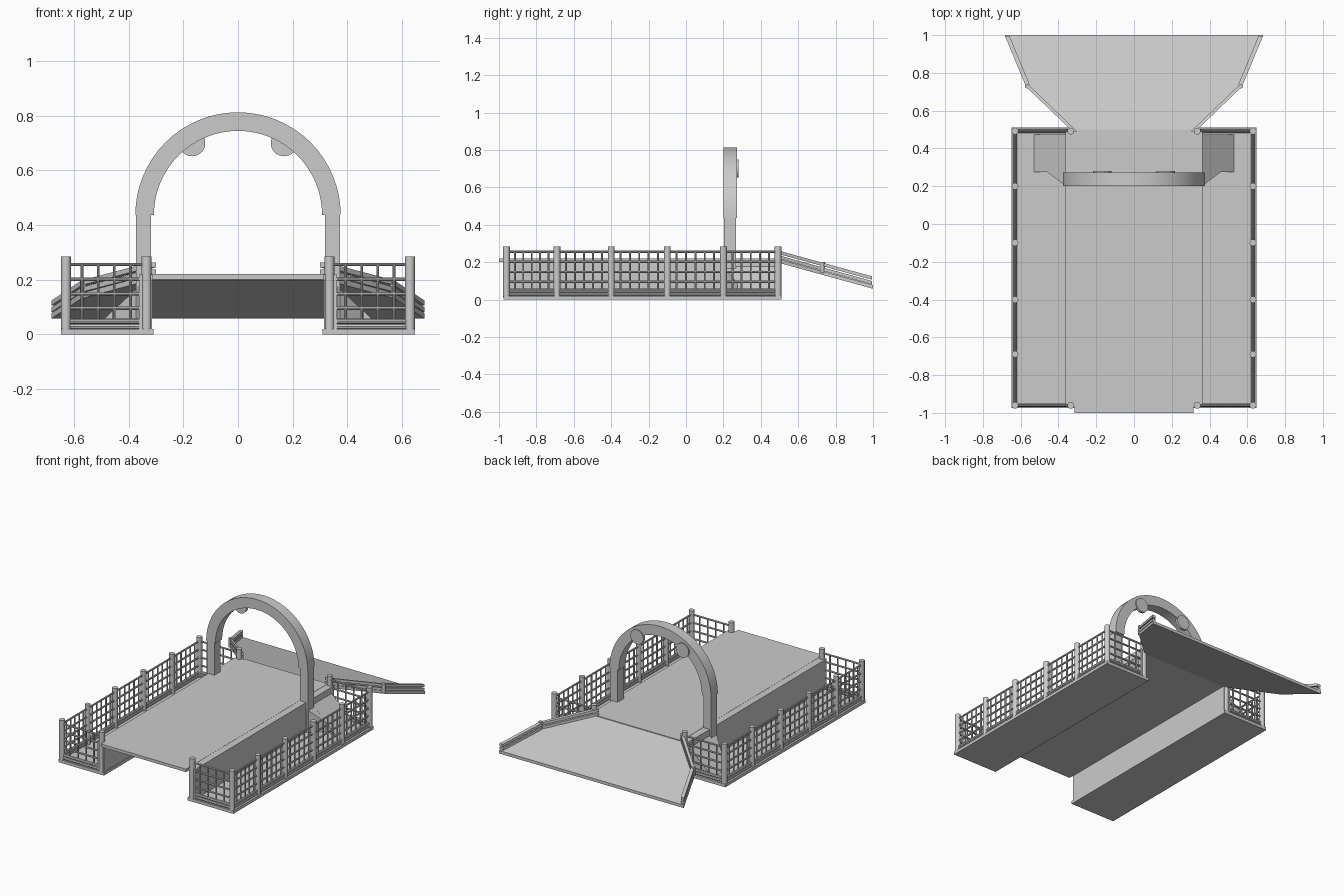
import bpy, bmesh
from math import sin, cos, pi
from mathutils import Vector, Matrix

if "Cube" in bpy.data.objects:
    bpy.data.objects.remove(bpy.data.objects["Cube"])


def finish(name, bm):
    bmesh.ops.recalc_face_normals(bm, faces=bm.faces)
    me = bpy.data.meshes.new(name)
    bm.to_mesh(me)
    bm.free()
    ob = bpy.data.objects.new(name, me)
    bpy.context.collection.objects.link(ob)
    return ob


def smooth(ob):
    bpy.ops.object.select_all(action='DESELECT')
    ob.select_set(True)
    bpy.context.view_layer.objects.active = ob
    bpy.ops.object.shade_smooth_by_angle()


def mirror(ob):
    ob.modifiers.new("mirror", 'MIRROR').use_axis[0] = True
    return ob


def box(bm, x0, x1, y0, y1, z0, z1):
    m = Matrix.Translation(((x0 + x1) / 2, (y0 + y1) / 2, (z0 + z1) / 2))
    bmesh.ops.create_cube(bm, size=1, matrix=m @ Matrix.Diagonal((x1 - x0, y1 - y0, z1 - z0, 1)))


def rod(bm, a, b, r, n=8):
    a, b = Vector(a), Vector(b)
    rot = (b - a).to_track_quat('Z', 'Y').to_matrix().to_4x4()
    bmesh.ops.create_cone(bm, cap_ends=True, segments=n, radius1=r, radius2=r,
                          depth=(b - a).length, matrix=Matrix.Translation((a + b) / 2) @ rot)


def prism(bm, pts, shift):
    lo = [bm.verts.new(p) for p in pts]
    hi = [bm.verts.new(Vector(p) + Vector(shift)) for p in pts]
    bm.faces.new(lo)
    bm.faces.new(hi)
    for i in range(len(pts)):
        j = (i + 1) % len(pts)
        bm.faces.new((lo[i], lo[j], hi[j], hi[i]))


def one_box(name, *dims):
    bm = bmesh.new()
    box(bm, *dims)
    return finish(name, bm)


# raised deck, side walls and low side platforms
one_box("deck", -.315, .315, -1, .5, .2, .22)
mirror(one_box("deck_wall", .315, .362, -.97, .5, .015, .219))
mirror(one_box("side_platform", .31, .648, -.975, .51, 0, .02))

# sloping side ramps with a corner facet
bm = bmesh.new()
prism(bm, [(.315, .275, .02), (.53, .275, .02), (.315, .275, .22)], (0, .2, 0))
v = [bm.verts.new(p) for p in [(.36, .2, .02), (.46, .275, .02), (.36, .275, .02),
                               (.36, .2, .178), (.46, .275, .085), (.36, .275, .178)]]
for f in [(0, 1, 2), (3, 4, 5), (0, 1, 4, 3), (1, 2, 5, 4), (2, 0, 3, 5)]:
    bm.faces.new([v[i] for i in f])
mirror(finish("side_ramp", bm))

# arch and its legs
bm = bmesh.new()
N, zc = 32, .437
outline = [(r * cos(t), .2, zc + r * sin(t)) for r, ts in
           ((.378, range(N + 1)), (.308, range(N, -1, -1))) for t in [pi * i / N for i in ts]]
rings = []
for i in range(N + 1):
    t = pi * i / N
    rings.append([bm.verts.new((r * cos(t), y, zc + r * sin(t)))
                  for r, y in ((.308, .2), (.376, .2), (.376, .272), (.308, .272))])
for a, b in zip(rings, rings[1:]):
    for k in range(4):
        bm.faces.new((a[k], a[(k + 1) % 4], b[(k + 1) % 4], b[k]))
bm.faces.new(rings[0])
bm.faces.new(rings[-1])
smooth(finish("arch", bm))
mirror(one_box("arch_leg", .318, .374, .204, .268, .02, .445))

# round lamps on the back of the arch
bm = bmesh.new()
rod(bm, (.168, .262, .7), (.168, .28, .7), .048, 32)
smooth(mirror(finish("lamp", bm)))

# fences: posts, bottom rails and mesh of thin bars
X, Y0, Y1 = .63, -.96, .492
side_y = [Y0, -.69, -.4, -.1, .2, Y1]
spans = [((X, a), (X, b), 6) for a, b in zip(side_y, side_y[1:])]
spans += [((.335, y), (X, y), 5) for y in (Y0, Y1)]
posts = [(X, y) for y in side_y] + [(.335, Y0), (.335, Y1)]
bm = bmesh.new()
for x, y in posts:
    rod(bm, (x, y, .015), (x, y, .285), .018, 16)
smooth(mirror(finish("fence_posts", bm)))
bars, rails = bmesh.new(), bmesh.new()
for a, b, n in spans:
    for z in (.095, .148, .202, .256):
        rod(bars, (*a, z), (*b, z), .006)
    for z in (.029, .048):
        rod(rails, (*a, z), (*b, z), .010)
    for i in range(1, n):
        p = Vector(a).lerp(Vector(b), i / n)
        rod(bars, (*p, .04), (*p, .26), .005)
smooth(mirror(finish("fence_bars", bars)))
smooth(mirror(finish("fence_rails", rails)))


# flared entry ramp sloping down at the back
def slope(x, y, up=0):
    return (x, y, .218 - .275 * (y - .49) + up)


edge = [(.325, .49), (.575, .735), (.683, 1)]
bm = bmesh.new()
prism(bm, [slope(x, y) for x, y in edge] + [slope(-x, y) for x, y in reversed(edge)], (0, 0, -.02))
finish("entry_ramp", bm)

# kerb rails along the ramp edges
bm = bmesh.new()
for up in (.012, .037):
    for (xa, ya), (xb, yb) in zip(edge, edge[1:]):
        inner = .024
        prism(bm, [slope(xa, ya, up - .01), slope(xb, yb - .005, up - .01),
                   slope(xb - inner, yb - .005, up - .01), slope(xa - inner, ya, up - .01)],
              (0, 0, .018))
rod(bm, slope(.566, .73, -.01), slope(.566, .73, .05), .012, 12)
mirror(finish("ramp_rails", bm))
